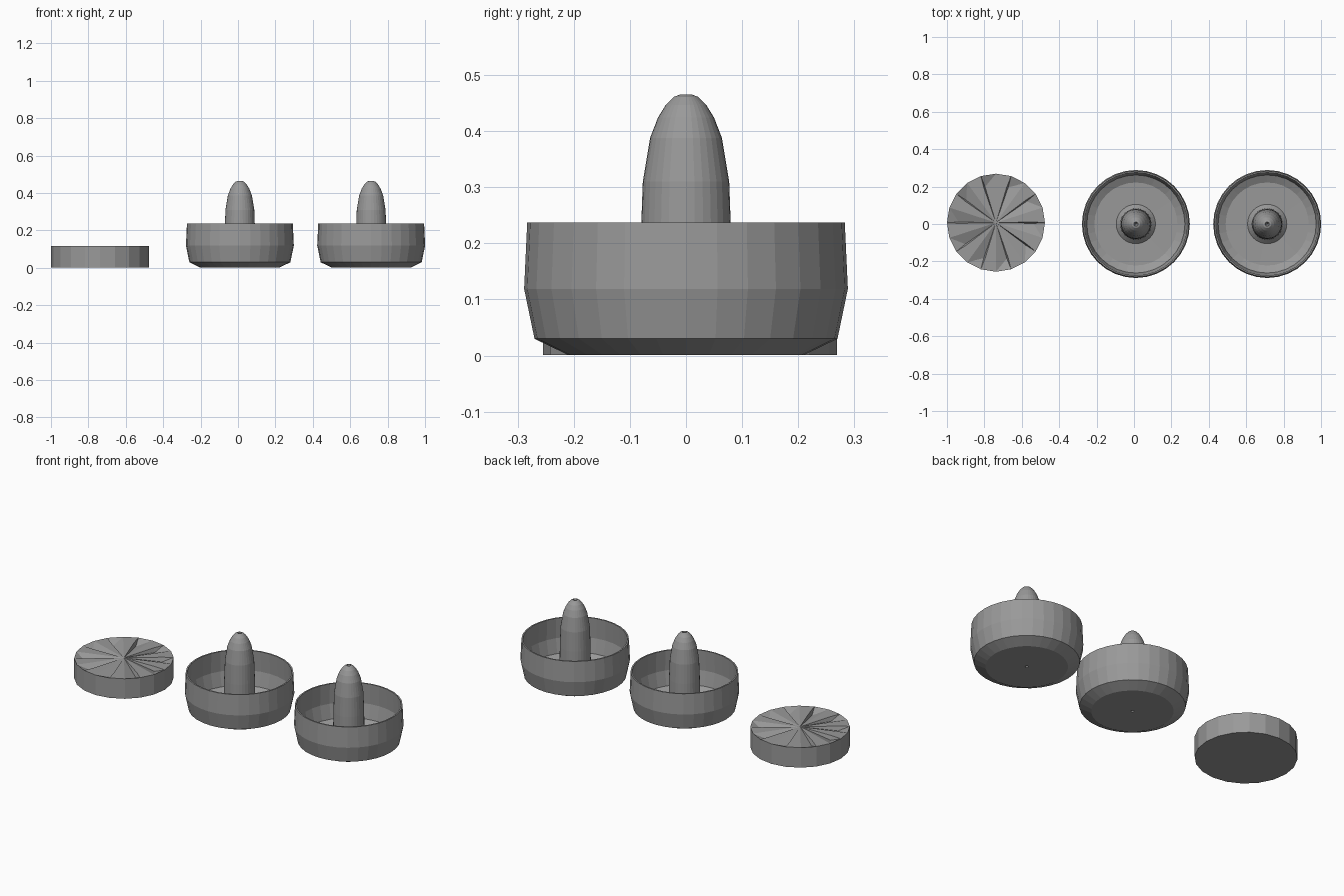
import bpy, bmesh
from math import cos, sin, pi

if "Cube" in bpy.data.objects:
    bpy.data.objects.remove(bpy.data.objects["Cube"])

grey = bpy.data.materials.new("dark_grey")
grey.diffuse_color = (0.32, 0.32, 0.32, 1)
grey.use_nodes = True
grey.node_tree.nodes["Principled BSDF"].inputs["Base Color"].default_value = grey.diffuse_color


def finish(bm, name, loc):
    bmesh.ops.recalc_face_normals(bm, faces=bm.faces)
    me = bpy.data.meshes.new(name)
    bm.to_mesh(me)
    bm.free()
    me.materials.append(grey)
    ob = bpy.data.objects.new(name, me)
    ob.location = loc
    bpy.context.collection.objects.link(ob)
    return ob


def lathe(name, profile, loc, n=32):
    bm = bmesh.new()
    rings = [[bm.verts.new((r * cos(2 * pi * i / n), r * sin(2 * pi * i / n), z))
              for i in range(n)] for r, z in profile]
    for a, b in zip(rings, rings[1:]):
        for i in range(n):
            j = (i + 1) % n
            bm.faces.new((a[i], a[j], b[j], b[i]))
    return finish(bm, name, loc)


# Juicer bowl: base, outer wall, thin rim, inner wall, floor, domed reamer
# (tiny pinholes at the base centre and the tip)
bowl_profile = [
    (0.001, 0.02), (0.008, 0.001), (0.21, 0.001), (0.27, 0.030), (0.2885, 0.119),
    (0.283, 0.237), (0.275, 0.237), (0.280, 0.119), (0.262, 0.037),
    (0.222, 0.016), (0.105, 0.014), (0.083, 0.036), (0.081, 0.20),
    (0.077, 0.31), (0.064, 0.388), (0.050, 0.424), (0.036, 0.447),
    (0.022, 0.461), (0.011, 0.465), (0.001, 0.43),
]
lathe("middle_juicer_bowl", bowl_profile, (0.010, 0, 0))
lathe("right_juicer_bowl", bowl_profile, (0.712, 0, 0))


# Flat round slice whose segments step down pinwheel-fashion at ten spokes
def slice_disc(name, loc, r=0.262, h=0.117, spokes=10):
    bm = bmesh.new()
    n = spokes * 2

    def pt(rad, a, z, side=0.0):
        return bm.verts.new((rad * cos(a) - side * sin(a),
                             rad * sin(a) + side * cos(a), z))
    top = [pt(r, 2 * pi * i / n, h) for i in range(n)]
    bot = [pt(r, 2 * pi * i / n, 0.001) for i in range(n)]
    centre = bm.verts.new((0, 0, h))
    for i in range(n):
        j = (i + 1) % n
        bm.faces.new((bot[i], bot[j], top[j], top[i]))
    bm.faces.new(bot[::-1])
    # steep step at each spoke: upper edge and sunken lower edge
    upper, lower = [], []
    for k in range(spokes):
        a = 2 * pi * k / spokes
        U, D = pt(0.20, a, h, 0.004), pt(0.20, a, h - 0.024, -0.004)
        bm.faces.new((centre, U, D))
        bm.faces.new((U, top[2 * k], D))
        upper.append(U)
        lower.append(D)
    # segment tops, sloping gently to the next step
    for k in range(spokes):
        m = (k + 1) % spokes
        mid = top[2 * k + 1]
        bm.faces.new((centre, upper[k], mid))
        bm.faces.new((upper[k], top[2 * k], mid))
        bm.faces.new((centre, mid, lower[m]))
        bm.faces.new((lower[m], mid, top[2 * m]))
    return finish(bm, name, loc)


slice_disc("fruit_slice", (-0.738, 0.007, 0))
